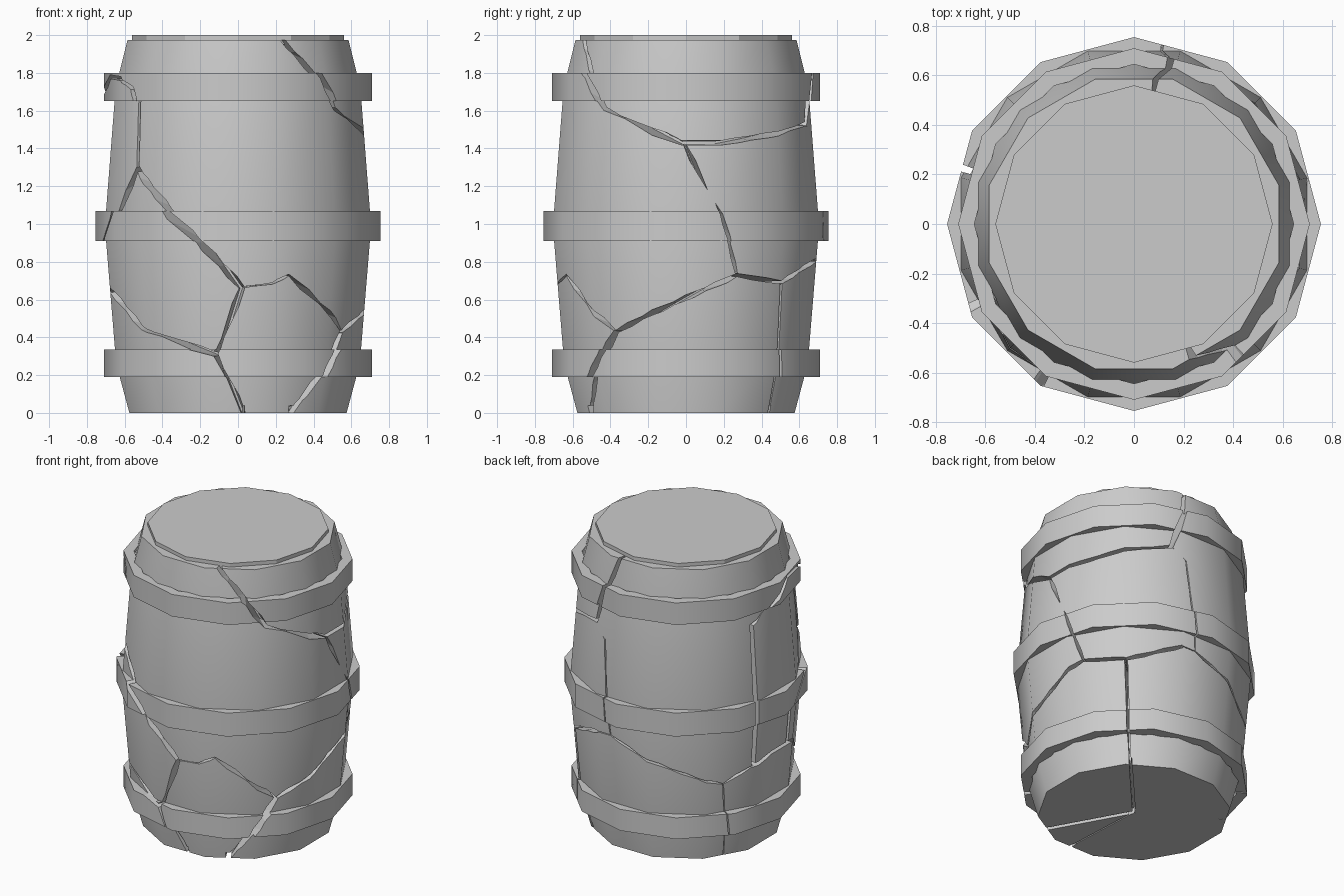
import bpy, bmesh, math
from mathutils import Vector

if "Cube" in bpy.data.objects:
    bpy.data.objects.remove(bpy.data.objects["Cube"])

SIDES = 12
grey = bpy.data.materials.new("stone_grey")
grey.diffuse_color = (0.6, 0.6, 0.6, 1)
grey.use_nodes = True
grey.node_tree.nodes["Principled BSDF"].inputs["Base Color"].default_value = grey.diffuse_color


def polar(deg, r, z):
    # 0 degrees is the front, 90 the right side
    a = math.radians(deg)
    return (r * math.sin(a), -r * math.cos(a), z)


def make_object(name, bm):
    bmesh.ops.recalc_face_normals(bm, faces=bm.faces)
    me = bpy.data.meshes.new(name)
    bm.to_mesh(me)
    bm.free()
    me.materials.append(grey)
    ob = bpy.data.objects.new(name, me)
    bpy.context.collection.objects.link(ob)
    return ob


def lathe(name, profile, turn=0.0, ring=False):
    # Spin (radius, z) points; a ring closes on itself, a solid gets end caps
    bm = bmesh.new()
    rows = [[bm.verts.new(polar(turn + 360 * i / SIDES, r, z))
             for i in range(SIDES)] for r, z in profile]
    pairs = list(zip(rows, rows[1:]))
    if ring:
        pairs.append((rows[-1], rows[0]))
    else:
        bm.faces.new(rows[0])
        bm.faces.new(rows[-1])
    for a, b in pairs:
        for i in range(SIDES):
            j = (i + 1) % SIDES
            bm.faces.new((a[i], a[j], b[j], b[i]))
    return make_object(name, bm)


def crack_cutter(name, path, width):
    # Mitred ribbon around the barrel, narrower towards the inside
    mid = 0.69
    flat = [Vector((math.radians(d) * mid, z)) for d, z in path]
    pts = []
    for a, b in zip(flat, flat[1:]):
        n = max(1, round((b - a).length / 0.2))
        pts += [a.lerp(b, k / n) for k in range(n)]
    pts.append(flat[-1])
    bm = bmesh.new()
    rows = []
    for i, p in enumerate(pts):
        d0 = (p - pts[max(i - 1, 0)])
        d1 = (pts[min(i + 1, len(pts) - 1)] - p)
        d0 = d0.normalized() if d0.length else d1.normalized()
        d1 = d1.normalized() if d1.length else d0
        t = (d0 + d1).normalized()
        side = Vector((-t.y, t.x)) * (width / 2) / max(0.5, t.dot(d0))
        row = []
        for r, k in ((0.53, 0.5), (0.53, -0.5), (0.82, -1.2), (0.82, 1.2)):
            q = p + side * k
            row.append(bm.verts.new(polar(math.degrees(q.x / mid), r, q.y)))
        rows.append(row)
    for a, b in zip(rows, rows[1:]):
        for i in range(4):
            j = (i + 1) % 4
            bm.faces.new((a[i], a[j], b[j], b[i]))
    bm.faces.new(rows[0])
    bm.faces.new(rows[-1])
    bmesh.ops.triangulate(bm, faces=bm.faces)
    return make_object(name, bm)


def floor_cutter(name, deg, width):
    # Straight groove from the centre of the underside to its edge
    bm = bmesh.new()
    bmesh.ops.create_cube(bm, size=1)
    a = math.radians(deg)
    out, side = Vector((math.sin(a), -math.cos(a), 0)), Vector((math.cos(a), math.sin(a), 0))
    for v in bm.verts:
        v.co = out * (v.co.x + 0.5) * 0.7 + side * v.co.y * width + Vector((0, 0, v.co.z * 0.08))
    return make_object(name, bm)


def volume(me):
    bm = bmesh.new()
    bm.from_mesh(me)
    v = bm.calc_volume()
    bm.free()
    return v


def carve(ob, cutter):
    # Cut one crack; keep the result only if it removed just a sliver
    before = volume(ob.data)
    limit = volume(cutter.data) * 1.3 + 1e-4
    for solver in ('MANIFOLD', 'EXACT'):
        mod = ob.modifiers.new("cut", 'BOOLEAN')
        mod.operation = 'DIFFERENCE'
        mod.solver = solver
        mod.object = cutter
        bpy.context.view_layer.update()
        dg = bpy.context.evaluated_depsgraph_get()
        cut = bpy.data.meshes.new_from_object(ob.evaluated_get(dg))
        ob.modifiers.clear()
        if len(cut.polygons) and -1e-4 < before - volume(cut) < limit:
            ob.data = cut
            return


def round_shading(ob, bulge):
    # Outward faces shade as a round barrel, all others stay flat
    me = ob.data
    me.materials.clear()
    me.materials.append(grey)
    me.polygons.foreach_set("material_index", [0] * len(me.polygons))
    me.shade_smooth()
    normals = [Vector((0, 0, 1))] * len(me.loops)
    for f in me.polygons:
        c = Vector((f.center.x, f.center.y, 0)).normalized()
        outer = f.normal.dot(c) > 0.85
        for li in f.loop_indices:
            n = f.normal.copy()
            if outer:
                co = me.vertices[me.loops[li].vertex_index].co
                n = Vector((co.x, co.y, 0)).normalized()
                n.z = (co.z - 1) * bulge
                n.normalize()
            normals[li] = n
    me.normals_split_custom_set(normals)


# Barrel body, profile given by its half width across flats
k = 1 / math.cos(math.pi / SIDES)
profile = [(0.575, 0), (0.645, 0.26), (0.70, 0.93), (0.70, 1.05), (0.648, 1.72), (0.585, 1.975)]
body = lathe("barrel_body", [(r * k, z) for r, z in profile], 15)

# Hoops around the body
hoops = []
for name, ro, ri, z0, z1 in (("lower_hoop", 0.71, 0.64, 0.19, 0.335),
                             ("middle_hoop", 0.755, 0.69, 0.91, 1.07),
                             ("upper_hoop", 0.71, 0.645, 1.65, 1.80)):
    hoops.append(lathe(name, [(ri, z0), (ro, z0), (ro, z1), (ri, z1)], 0, True))

# Lid on top
lid = lathe("lid", [(0.56, 1.95), (0.56, 2.0)])

# Cracks as (angle, height) paths with a width
cracks = [
    (0.026, [(19, 2.03), (40, 1.78), (50, 1.61), (88, 1.43), (106, 1.43), (136, 1.48),
             (160, 1.53), (167, 1.78), (173, 2.03)]),
    (0.012, [(89, 1.43), (105, 1.05), (113, 0.73)]),
    (0.018, [(165, 0.81), (136, 0.69), (113, 0.73), (56, 0.43)]),
    (0.018, [(136, 0.69), (137, 0.2), (138, -0.05)]),
    (0.034, [(56, 0.43), (48, 0.30), (42, 0.19), (26, -0.05)]),
    (0.008, [(56, 0.43), (23, 0.73), (15, 0.685), (2, 0.665)]),
    (0.028, [(5, -0.05), (-10, 0.31), (2, 0.665)]),
    (0.028, [(2, 0.66), (-17, 0.91), (-31, 1.07), (-50, 1.30)]),
    (0.024, [(-50, 1.29), (-52, 1.65), (-54, 1.72), (-62, 1.77), (-80, 1.78)]),
    (0.026, [(-79, 1.782), (-108, 1.57), (-108, 0.61)]),
    (0.024, [(-50, 1.30), (-63, 1.07), (-80, 0.88), (-80, 0.66)]),
    (0.026, [(-10, 0.31), (-49, 0.45), (-75, 0.65), (-94, 0.65), (-108, 0.62)]),
    (0.006, [(-108, 0.62), (-125, 0.53), (-153, 0.65), (-187, 0.81), (-195, 0.81)]),
    (0.006, [(-125, 0.53), (-121, -0.05)]),
    (0.006, [(160, 1.53), (168, 1.44), (173, 0.81)]),
]
cutters = [crack_cutter("crack_cutter_%d" % i, p, w) for i, (w, p) in enumerate(cracks)]
floor_cutters = [floor_cutter("floor_crack_cutter_%d" % i, d, w)
                 for i, (d, w) in enumerate(((3, 0.008), (29, 0.03), (138, 0.018)))]

for ob in [body] + hoops:
    for cutter in cutters + (floor_cutters if ob is body else []):
        carve(ob, cutter)
    round_shading(ob, 0.16 if ob is body else 0.0)

for cutter in cutters + floor_cutters:
    bpy.data.objects.remove(cutter)
